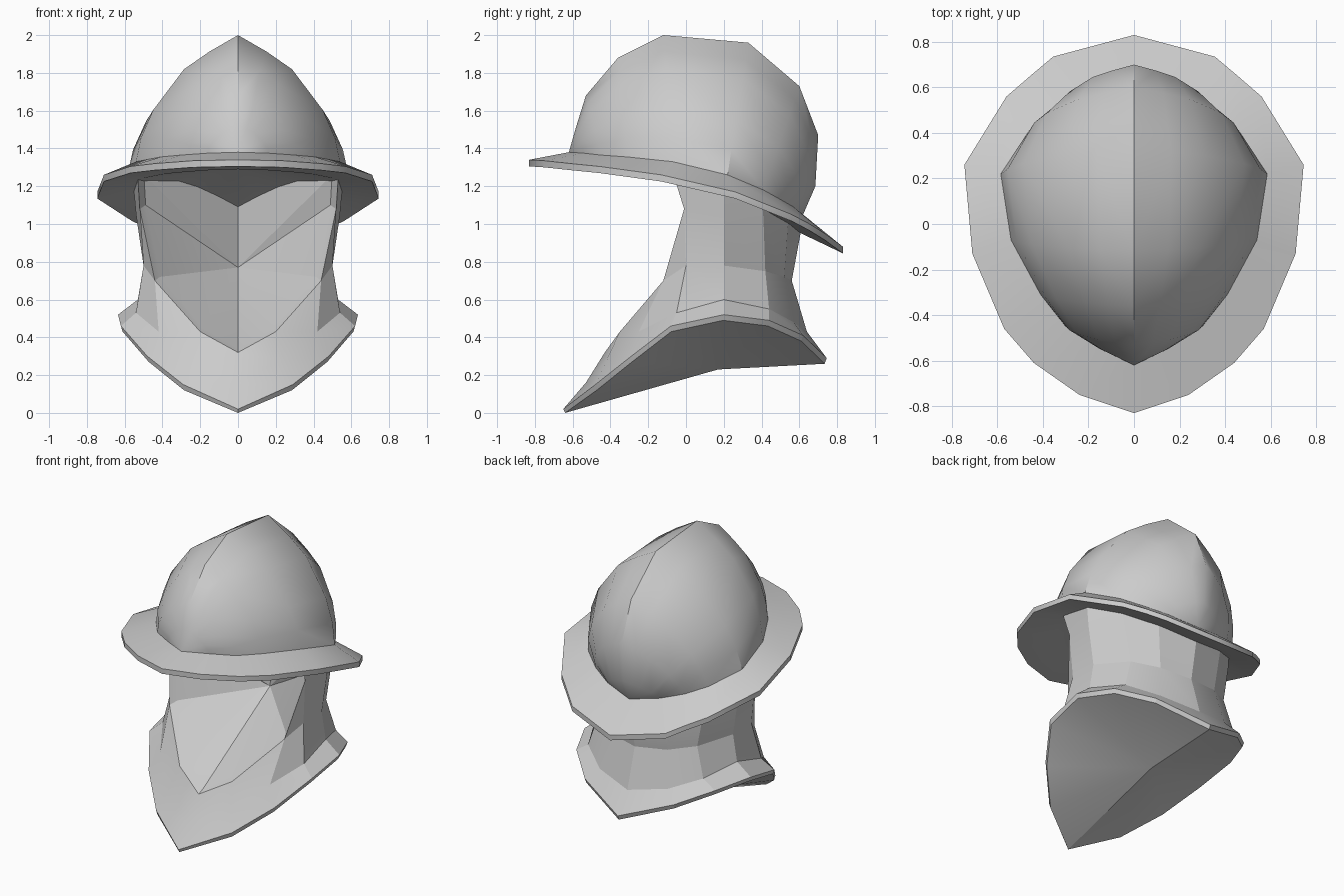
import bpy
import bmesh
import math
from mathutils import Vector

default_cube = bpy.data.objects.get("Cube")
if default_cube:
    bpy.data.objects.remove(default_cube, do_unlink=True)

# One plain steel colour
steel = bpy.data.materials.new("plain_steel_grey")
steel.use_nodes = True
colour = (0.6, 0.6, 0.6, 1)
steel.diffuse_color = colour
steel.node_tree.nodes["Principled BSDF"].inputs["Base Color"].default_value = colour


def points(*coords):
    return [Vector(c) for c in coords]


def strip(line_a, line_b):
    """Quads joining two lines with the same number of points."""
    return [(line_a[i], line_a[i + 1], line_b[i + 1], line_b[i])
            for i in range(len(line_a) - 1)]


def fan(centre, line):
    """Triangles joining a line of points to one centre."""
    return [(centre, line[i], line[i + 1]) for i in range(len(line) - 1)]


def build_mirrored(name, faces, smooth_degrees):
    """Make the left half, mirror it across x and shade it."""
    bm = bmesh.new()
    for face in faces:
        corners = []
        for p in face:
            if all((p - q).length > 0.0005 for q in corners):
                corners.append(p)
        if len(corners) > 2:
            bm.faces.new([bm.verts.new(p) for p in corners])
    bmesh.ops.remove_doubles(bm, verts=bm.verts, dist=0.0005)
    mesh = bpy.data.meshes.new(name)
    bm.to_mesh(mesh)
    bm.free()
    mesh.materials.append(steel)
    obj = bpy.data.objects.new(name, mesh)
    bpy.context.collection.objects.link(obj)
    bpy.ops.object.select_all(action='DESELECT')
    obj.select_set(True)
    bpy.context.view_layer.objects.active = obj

    mirror = obj.modifiers.new("mirror_halves", 'MIRROR')
    mirror.merge_threshold = 0.001
    bpy.ops.object.modifier_apply(modifier=mirror.name)

    bm = bmesh.new()
    bm.from_mesh(obj.data)
    bmesh.ops.recalc_face_normals(bm, faces=bm.faces)
    bm.to_mesh(obj.data)
    bm.free()
    bpy.ops.object.shade_smooth_by_angle(angle=math.radians(smooth_degrees))
    return obj


# Helmet: central ridge, foot of the dome and brim edge, all front to back
ridge = points((0, -.62, 1.38), (0, -.58, 1.52), (0, -.53, 1.68), (0, -.36, 1.88),
               (0, -.12, 2), (0, .33, 1.96), (0, .6, 1.73), (0, .7, 1.47),
               (0, .685, 1.2), (0, .62, 1.05))
foot = points((0, -.62, 1.38), (.16, -.54, 1.375), (.3, -.45, 1.365), (.41, -.31, 1.355),
              (.54, -.07, 1.33), (.585, .22, 1.26), (.46, .41, 1.18), (.34, .5, 1.13),
              (.2, .57, 1.09), (0, .62, 1.05))
edge = points((0, -.83, 1.34), (.24, -.75, 1.335), (.44, -.61, 1.32), (.57, -.46, 1.305),
              (.71, -.13, 1.26), (.745, .26, 1.17), (.56, .56, 1.05), (.45, .655, 1),
              (.355, .735, .95), (0, .83, .88))


def dome_line(across, down):
    """Line between the ridge and the foot, bulging outwards."""
    return [Vector((f.x * across, r.y + (f.y - r.y) * down, r.z + (f.z - r.z) * down))
            for r, f in zip(ridge, foot)]


dome_lines = [dome_line(a, d) for a, d in
              ((0, 0), (.28, .13), (.53, .27), (.83, .59), (.95, .81), (1, 1))]
helmet_faces = []
for upper, lower in zip(dome_lines, dome_lines[1:]):
    helmet_faces += strip(upper, lower)

# Brim with a thin edge and a closed underside
edge_under = [p - Vector((0, 0, .035)) for p in edge]
foot_under = [Vector((p.x * .95, p.y * .95, p.z - .09)) for p in foot]
helmet_faces += strip(foot, edge) + strip(edge, edge_under)
helmet_faces += strip(edge_under, foot_under)
helmet_faces += fan(Vector((0, .05, 1.3)), foot_under)
build_mirrored("brimmed_helmet", helmet_faces, 38)

# Neck guard: rows from under the helmet down to the collar edge
neck_top = points((.53, -.06, 1.24), (.555, .2, 1.22), (.44, .4, 1.14),
                  (.25, .53, 1.06), (0, .6, 1.02))
neck_upper = points((.52, -.01, 1.08), (.54, .2, 1.05), (.43, .41, 1.03),
                    (.25, .54, 1), (0, .61, .97))
neck_waist = points((0, -.43, .32), (.2, -.35, .43), (.44, -.12, .7), (.5, 0, .78),
                    (.5, .2, .78), (.38, .42, .75), (.22, .52, .72), (0, .56, .7))
collar = points((0, -.53, .16), (.24, -.42, .28), (.42, -.25, .43), (.54, -.05, .53),
                (.53, .2, .6), (.44, .44, .55), (.26, .57, .48), (0, .64, .43))
collar_edge = points((0, -.65, .02), (.29, -.48, .15), (.48, -.29, .3), (.62, -.08, .46),
                     (.635, .2, .52), (.53, .44, .49), (.34, .62, .41), (0, .745, .29))
collar_under = [Vector((p.x * .985, p.y * .985, p.z - .02 - .01 * (p.z > .1)))
                for p in collar_edge]
collar_under[0].z = 0
guard_faces = strip(neck_top, neck_upper) + strip(neck_upper, neck_waist[3:])
guard_faces += strip(neck_waist, collar) + strip(collar, collar_edge)
guard_faces += strip(collar_edge, collar_under)
guard_faces.append((neck_waist[2], neck_upper[0], neck_waist[3]))
guard_faces += fan(Vector((0, .17, .23)), collar_under)

# Face opening with a narrow rim and a hollow running back to the nape
opening = neck_waist[:3] + [neck_upper[0], neck_top[0]]
opening_inner = [Vector((p.x * .94, p.y + .05, p.z + .02)) for p in opening]
hollow_back = Vector((0, .35, .77))
hollow_top = Vector((0, .4, 1.28))
guard_faces += strip(opening, opening_inner) + fan(hollow_back, opening_inner)
guard_faces.append((hollow_top, hollow_back, opening_inner[-1]))
guard_faces += fan(hollow_top, [opening_inner[-1]] + neck_top)
build_mirrored("neck_guard", guard_faces, 20)
